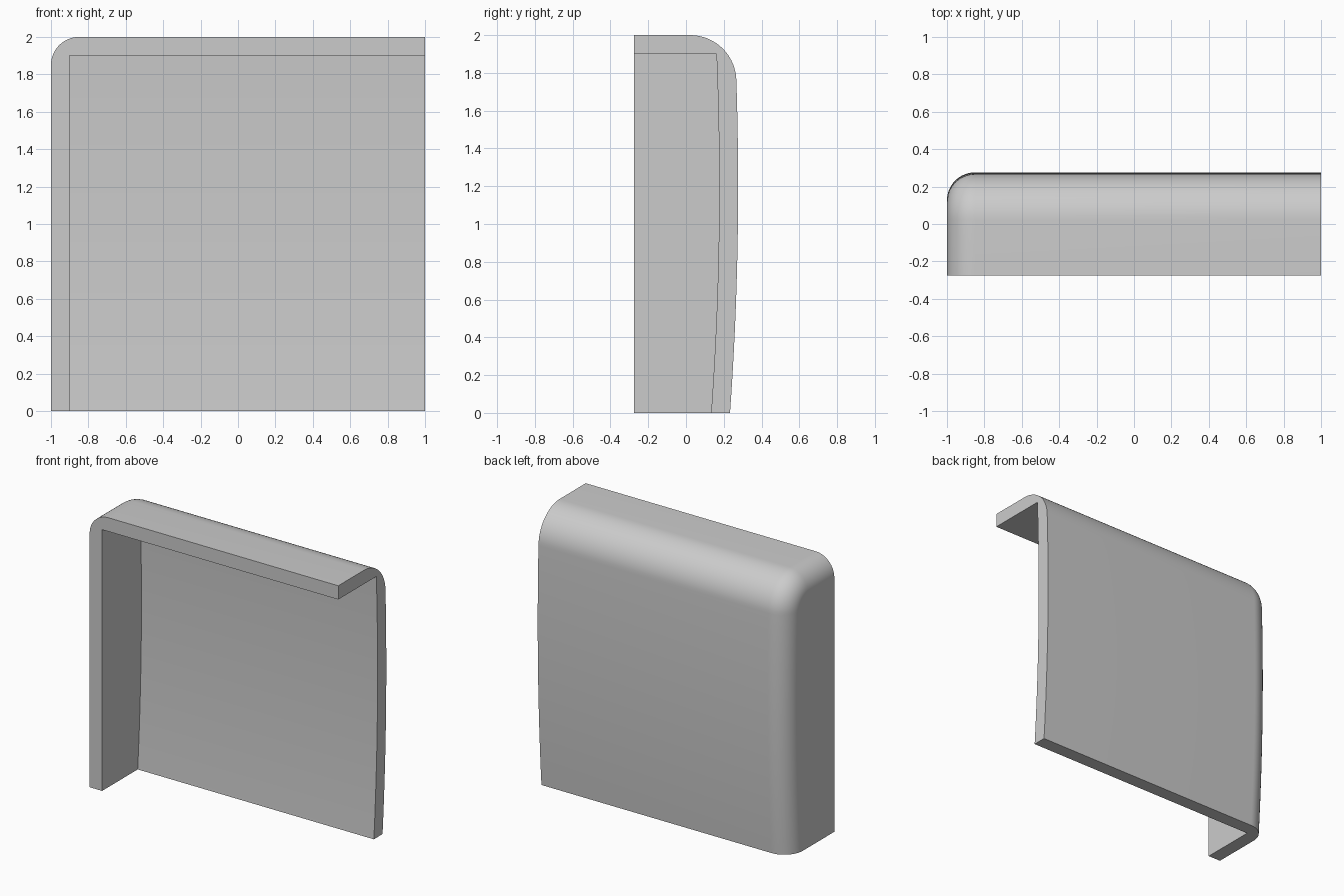
import bpy
import bmesh
from math import sin, cos, pi

if "Cube" in bpy.data.objects:
    bpy.data.objects.remove(bpy.data.objects["Cube"], do_unlink=True)

FRONT = -0.276      # open front plane
WALL = 0.1          # wall thickness
EDGE = 0.15         # rounding along the side wall
ROUND = 0.245       # rounding between back and top
STEPS = 16


def back(z):
    """Gently bowed outer face of the back wall."""
    return 0.276 - 0.043 * ((z - 1.2) / 1.2) ** 2


def outer_section(inset):
    """Side outline, moved inward from the back and top."""
    zc = 2 - ROUND
    yc = back(zc) - ROUND
    r = ROUND - inset
    pts = [(FRONT, 0)]
    pts += [(back(zc * i / STEPS) - inset, zc * i / STEPS) for i in range(STEPS)]
    pts += [(yc + r * cos(a), zc + r * sin(a))
            for a in (pi / 2 * i / STEPS for i in range(STEPS + 1))]
    pts.append((FRONT, 2 - inset))
    return pts


def inner_section():
    """Cavity outline, run past the open front and bottom."""
    top = 2 - WALL
    heights = [-0.1 + (top + 0.1) * i / STEPS for i in range(STEPS + 1)]
    return ([(FRONT - 0.2, -0.1)] + [(back(z) - WALL, z) for z in heights]
            + [(FRONT - 0.2, top)])


def loft(name, sections):
    """Solid through (x, outline) sections."""
    bm = bmesh.new()
    rings = [[bm.verts.new((x, y, z)) for y, z in pts] for x, pts in sections]
    for a, b in zip(rings, rings[1:]):
        for i in range(len(a)):
            j = (i + 1) % len(a)
            bm.faces.new((a[i], a[j], b[j], b[i]))
    bm.faces.new(rings[0])
    bm.faces.new(rings[-1])
    bmesh.ops.recalc_face_normals(bm, faces=bm.faces)
    mesh = bpy.data.meshes.new(name)
    bm.to_mesh(mesh)
    bm.free()
    obj = bpy.data.objects.new(name, mesh)
    bpy.context.collection.objects.link(obj)
    return obj


# Outer body: rounded toward the side wall, cut square at the open end
angles = [pi / 2 * i / STEPS for i in range(STEPS + 1)]
sections = [(-1 + EDGE * (1 - cos(a)), outer_section(EDGE * (1 - sin(a)))) for a in angles]
shell = loft("corner_cover", sections + [(1, outer_section(0))])

# Cavity
cutter = loft("cavity_cutter", [(-1 + WALL, inner_section()), (1.2, inner_section())])
cutter.hide_render = True
cut = shell.modifiers.new("cavity", "BOOLEAN")
cut.operation = "DIFFERENCE"
cut.solver = "EXACT"
cut.object = cutter

bpy.ops.object.select_all(action="DESELECT")
shell.select_set(True)
bpy.context.view_layer.objects.active = shell
bpy.ops.object.modifier_apply(modifier=cut.name)
bpy.data.objects.remove(cutter, do_unlink=True)

# Plain grey
grey = bpy.data.materials.new("grey")
grey.use_nodes = True
grey.diffuse_color = (0.6, 0.6, 0.6, 1)
grey.node_tree.nodes["Principled BSDF"].inputs["Base Color"].default_value = (0.6, 0.6, 0.6, 1)
shell.data.materials.clear()
shell.data.materials.append(grey)
bpy.ops.object.shade_smooth_by_angle(angle=pi / 6)
